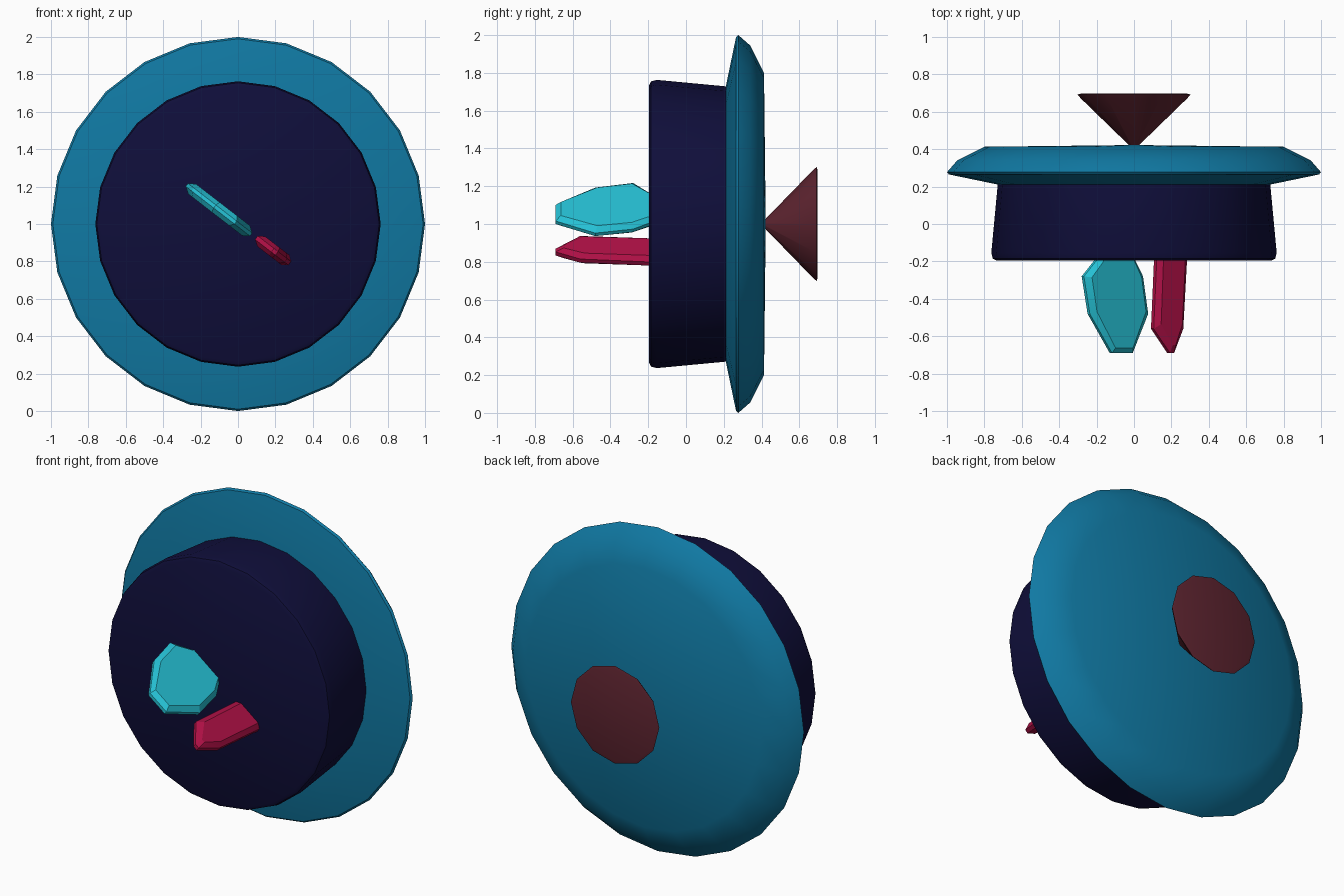
import bpy, bmesh, math
from mathutils import Vector

cube = bpy.data.objects.get("Cube")
if cube:
    bpy.data.objects.remove(cube, do_unlink=True)


def material(name, rgb):
    """Flat material from 0-255 display values, stored as linear."""
    lin = [((c / 255 + 0.055) / 1.055) ** 2.4 if c > 10 else c / 255 / 12.92 for c in rgb]
    m = bpy.data.materials.new(name)
    m.use_nodes = True
    m.diffuse_color = (*lin, 1)
    m.node_tree.nodes["Principled BSDF"].inputs["Base Color"].default_value = (*lin, 1)
    return m


def finish(name, bm, mat, angle):
    bmesh.ops.recalc_face_normals(bm, faces=bm.faces)
    me = bpy.data.meshes.new(name)
    bm.to_mesh(me)
    bm.free()
    me.materials.append(mat)
    ob = bpy.data.objects.new(name, me)
    bpy.context.collection.objects.link(ob)
    bpy.ops.object.select_all(action='DESELECT')
    ob.select_set(True)
    bpy.context.view_layer.objects.active = ob
    bpy.ops.object.shade_smooth_by_angle(angle=math.radians(angle))
    return ob


def bridge(bm, loops):
    """Join consecutive vertex loops with quads."""
    for a, b in zip(loops, loops[1:]):
        n = len(a)
        for i in range(n):
            j = (i + 1) % n
            bm.faces.new((a[i], a[j], b[j], b[i]))


def turned(name, profile, sides, mat, angle=30, phase=0.0):
    """Revolve (radius, y) points around the front-to-back axis at z = 1."""
    bm = bmesh.new()
    loops = []
    for r, y in profile:
        angles = [math.tau * i / sides + phase for i in range(sides)]
        loops.append([bm.verts.new((r * math.sin(a), y, 1 + r * math.cos(a))) for a in angles])
    bridge(bm, loops)
    bm.faces.new(loops[0])
    bm.faces.new(loops[-1])
    return finish(name, bm, mat, angle)


def blade(name, centre, outline, half, edge, inset, mat):
    """Thin faceted slab: outline in (across, y), chamfered to both faces."""
    bm = bmesh.new()
    across, normal = Vector((0.79, 0, -0.61)), Vector((0.61, 0, 0.79))
    mid_u = sum(p[0] for p in outline) / len(outline)
    mid_y = sum(p[1] for p in outline) / len(outline)
    loops = []
    for offset, s in ((-half, inset), (-edge, 1), (edge, 1), (half, inset)):
        loop = []
        for u, y in outline:
            p = Vector(centre) + across * (mid_u + (u - mid_u) * s) + normal * offset
            p.y = mid_y + (y - mid_y) * (s + 1) / 2
            loop.append(bm.verts.new(p))
        loops.append(loop)
    bridge(bm, loops)
    bm.faces.new(loops[0])
    bm.faces.new(loops[-1])
    return finish(name, bm, mat, 20)


navy = material("navy", (15, 14, 58))
blue = material("teal blue", (16, 121, 163))
cyan = material("bright cyan", (38, 195, 215))
crimson = material("crimson", (176, 16, 70))
maroon = material("dark maroon", (94, 36, 48))

# Drum body with a softened front rim
turned("drum", [(0.735, -0.195), (0.755, -0.185), (0.763, -0.155), (0.725, 0.25)], 24, navy)

# Wide flange with a bevelled back
turned("flange", [(0.70, 0.205), (0.99, 0.265), (1.0, 0.277), (0.945, 0.34),
                  (0.80, 0.413), (0.02, 0.422)], 24, blue)

# Cone knob on the back, widening outwards
turned("back_cone", [(0.01, 0.405), (0.285, 0.672), (0.302, 0.692), (0.285, 0.697)],
       12, maroon, 25)

# Two thin blades standing out of the front face
blade("large_blade", (-0.1, 0, 1.075),
      [(-0.10, -0.10), (-0.13, -0.19), (-0.22, -0.28), (-0.18, -0.48), (-0.03, -0.69),
       (0.11, -0.69), (0.215, -0.48), (0.18, -0.28), (0.125, -0.19), (0.10, -0.10)],
      0.034, 0.01, 0.84, cyan)
blade("small_blade", (0.185, 0, 0.86),
      [(-0.085, -0.10), (-0.09, -0.20), (-0.11, -0.56), (0.0, -0.69),
       (0.028, -0.69), (0.09, -0.56), (0.115, -0.20), (0.12, -0.10)],
      0.034, 0.012, 0.72, crimson)
